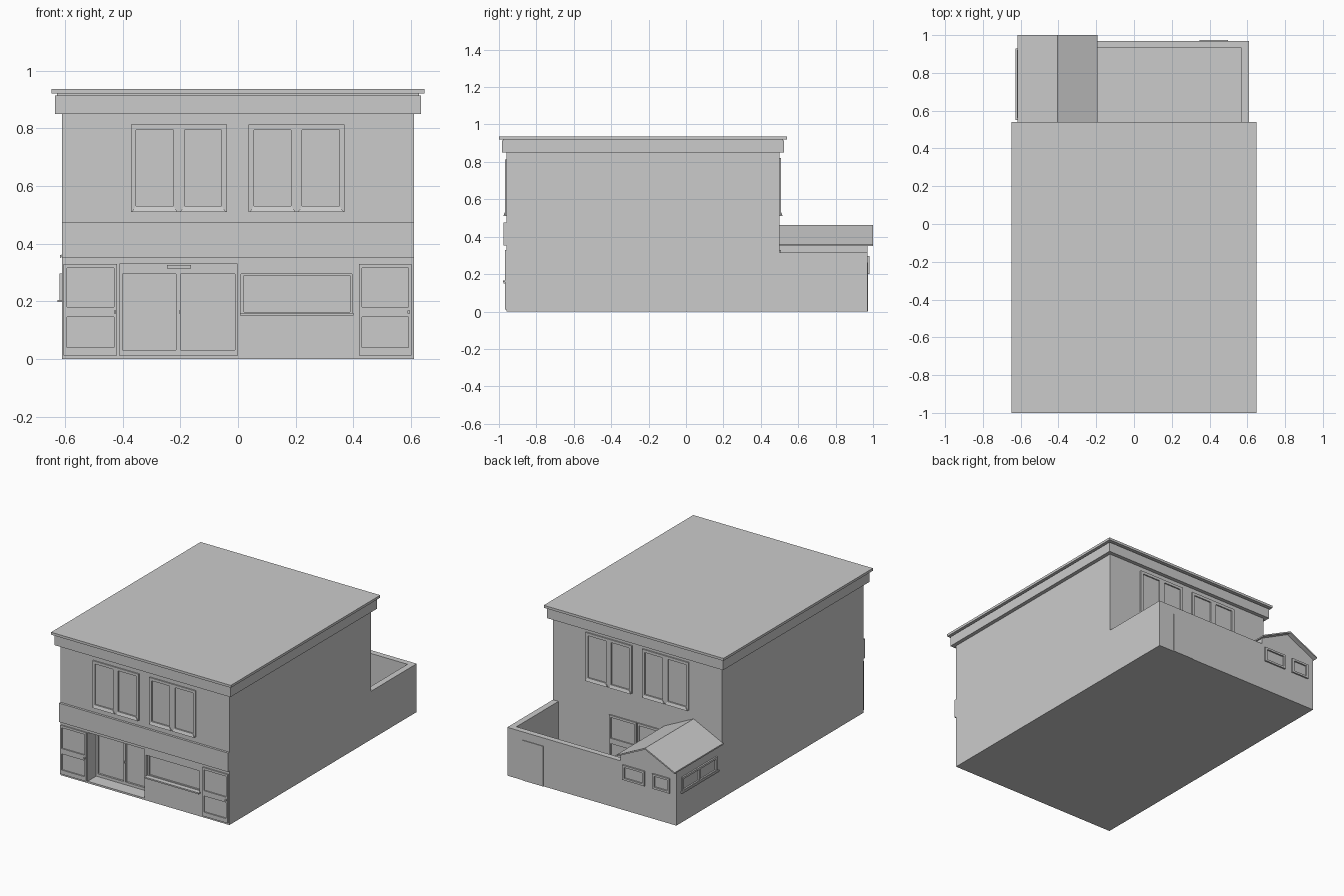
import bpy, bmesh
from mathutils import Vector

if "Cube" in bpy.data.objects:
    bpy.data.objects.remove(bpy.data.objects["Cube"])

# Faces that carry details: maps (along wall, height, distance out) to a point
FRONT = lambda u, z, d: (u, -0.96 - d, z)
RECESS = lambda u, z, d: (u, -0.86 - d, z)
SHOP = lambda u, z, d: (u, -0.935 - d, z)
BACK = lambda u, z, d: (u, 0.50 + d, z)
YARD_BACK = lambda u, z, d: (u, 0.97 + d, z)
SHED_LEFT = lambda u, z, d: (-0.61 - d, u, z)
SHED_RIGHT = lambda u, z, d: (-0.205 + d, u, z)


def add_hexa(bm, p):
    """Six-sided solid: p[0:4] is one loop, p[4:8] the opposite one."""
    v = [bm.verts.new(Vector(c)) for c in p]
    for f in ((0, 1, 2, 3), (7, 6, 5, 4), (0, 4, 5, 1), (1, 5, 6, 2), (2, 6, 7, 3), (3, 7, 4, 0)):
        bm.faces.new([v[i] for i in f])


def finish(name, bm):
    bmesh.ops.recalc_face_normals(bm, faces=bm.faces)
    me = bpy.data.meshes.new(name)
    bm.to_mesh(me)
    bm.free()
    ob = bpy.data.objects.new(name, me)
    bpy.context.collection.objects.link(ob)
    return ob


def wall_solid(bm, face, u0, u1, z0, z1, d0, d1):
    add_hexa(bm, [face(u, z, d) for d in (d0, d1)
                  for u, z in ((u0, z0), (u1, z0), (u1, z1), (u0, z1))])


def box(name, x0, x1, y0, y1, z0, z1):
    bm = bmesh.new()
    wall_solid(bm, lambda u, z, d: (u, d, z), x0, x1, z0, z1, y0, y1)
    return finish(name, bm)


def panel(name, face, u0, u1, z0, z1):
    bm = bmesh.new()
    wall_solid(bm, face, u0, u1, z0, z1, -0.003, 0.004)
    return finish(name, bm)


def frame(name, face, us, zs, depth, sill=0.0):
    """Stiles and rails around a grid of panes; bars lie between paired values."""
    bm = bmesh.new()
    for i in range(0, len(us), 2):
        wall_solid(bm, face, us[i], us[i + 1], zs[0], zs[-1], -0.003, depth)
    for i in range(1, len(us) - 1, 2):
        for j in range(0, len(zs), 2):
            wall_solid(bm, face, us[i], us[i + 1], zs[j], zs[j + 1], -0.003, depth)
        if sill:  # sloping sill with splayed ends under each pane
            a, b, h = us[i], us[i + 1], zs[1] - zs[0]
            add_hexa(bm, [face(a, zs[1], 0.001), face(b, zs[1], 0.001),
                          face(b, zs[1], depth + 0.002), face(a, zs[1], depth + 0.002),
                          face(a - h * .75, zs[0], 0.001), face(b + h * .75, zs[0], 0.001),
                          face(b + h * .75, zs[0], sill), face(a - h * .75, zs[0], sill)])
    return finish(name, bm)


def cut(target, cutter):
    mod = target.modifiers.new("opening", 'BOOLEAN')
    mod.operation, mod.object, mod.solver = 'DIFFERENCE', cutter, 'EXACT'
    cutter.hide_render = True
    bpy.context.view_layer.objects.active = target
    bpy.ops.object.modifier_apply(modifier=mod.name)
    bpy.data.objects.remove(cutter)


# Main block with the entrance recess and shop window opening
body = box("main_block", -0.61, 0.61, -0.96, 0.50, 0, 0.92)
cut(body, box("entrance_cutter", -0.412, -0.002, -1.1, -0.86, 0.012, 0.33))
cut(body, box("shop_window_cutter", 0.01, 0.395, -1.1, -0.935, 0.155, 0.295))

# Cornice, shadow gap and roof cap
box("cornice", -0.635, 0.635, -0.985, 0.525, 0.85, 0.914)
box("roof_neck", -0.628, 0.628, -0.978, 0.518, 0.90, 0.925)
box("roof_cap", -0.648, 0.648, -1.0, 0.54, 0.92, 0.936)

# Shopfront: blank fascia, window, entrance doors
box("fascia_band", -0.61, 0.61, -0.975, -0.95, 0.352, 0.475)
frame("shop_window_frame", SHOP, [0.01, 0.02, 0.388, 0.395], [0.155, 0.163, 0.29, 0.295], 0.01)
box("shop_window_sill", 0.007, 0.4, -0.976, -0.935, 0.15, 0.159)
frame("entrance_doors", RECESS, [-0.412, -0.4, -0.215, -0.2, -0.01, -0.002],
      [0.012, 0.03, 0.295, 0.33], 0.012)
box("entrance_lamp", -0.247, -0.163, -0.885, -0.86, 0.313, 0.325)
box("entrance_handle", -0.205, -0.199, -0.885, -0.865, 0.157, 0.168)

# Panelled side doors at the front and the rear
door_z = [0.012, 0.04, 0.145, 0.18, 0.315, 0.33]
for label, face, a, b, knob in (("front_left", FRONT, -0.605, -0.42, -0.427),
                                ("front_right", FRONT, 0.42, 0.602, 0.593),
                                ("rear_left", BACK, 0.005, 0.2, 0.015),
                                ("rear_right", BACK, -0.195, -0.005, -0.015)):
    frame(label + "_door", face, [a, a + 0.011, b - 0.011, b], door_z, 0.008)
    bm = bmesh.new()
    wall_solid(bm, face, knob - 0.004, knob + 0.004, 0.157, 0.167, 0.005, 0.018)
    finish(label + "_door_handle", bm)

# Upper windows, front and rear
for label, face, top in (("front", FRONT, 0.813), ("rear", BACK, 0.822)):
    for side, a in (("left", -0.372), ("right", 0.037)):
        b = a + 0.333
        m = (a + b) / 2
        frame(f"{label}_{side}_window", face,
              [a, a + 0.018, m - 0.019, m + 0.019, b - 0.018, b],
              [0.51, 0.53, top - 0.018, top], 0.008, 0.017)

# Rear yard: floor and low walls
box("yard_floor", -0.61, 0.61, 0.49, 0.97, 0, 0.012)
box("yard_side_wall", 0.57, 0.61, 0.495, 0.97, 0, 0.315)
box("yard_back_wall", -0.3, 0.57, 0.932, 0.97, 0, 0.315)
panel("yard_gate", YARD_BACK, 0.348, 0.498, 0.0, 0.262)

# Gabled shed: pentagon wall profile and folded roof sheet, extruded along y


def extrude_profile(name, pts, y0, y1):
    bm = bmesh.new()
    f = bm.faces.new([bm.verts.new((x, y0, z)) for x, z in pts])
    r = bmesh.ops.extrude_face_region(bm, geom=[f])
    bmesh.ops.translate(bm, vec=(0, y1 - y0, 0),
                        verts=[g for g in r["geom"] if isinstance(g, bmesh.types.BMVert)])
    return finish(name, bm)


extrude_profile("shed_walls", [(-0.61, 0), (-0.205, 0), (-0.205, 0.353), (-0.405, 0.452), (-0.61, 0.353)],
                0.495, 0.97)
extrude_profile("shed_roof", [(-0.618, 0.35), (-0.405, 0.452), (-0.193, 0.35),
                              (-0.193, 0.359), (-0.405, 0.462), (-0.618, 0.359)], 0.495, 1.0)

# Shed windows
shed_z = [0.2, 0.213, 0.283, 0.296]
frame("shed_back_window_wide", YARD_BACK, [-0.385, -0.37, -0.24, -0.225], shed_z, 0.01)
frame("shed_back_window_narrow", YARD_BACK, [-0.565, -0.55, -0.455, -0.44], shed_z, 0.01)
for label, face in (("outer", SHED_LEFT), ("yard", SHED_RIGHT)):
    frame(f"shed_{label}_window", face, [0.56, 0.575, 0.732, 0.748, 0.905, 0.92], shed_z, 0.01)
box("shed_outer_sill", -0.627, -0.61, 0.55, 0.93, 0.197, 0.205)
